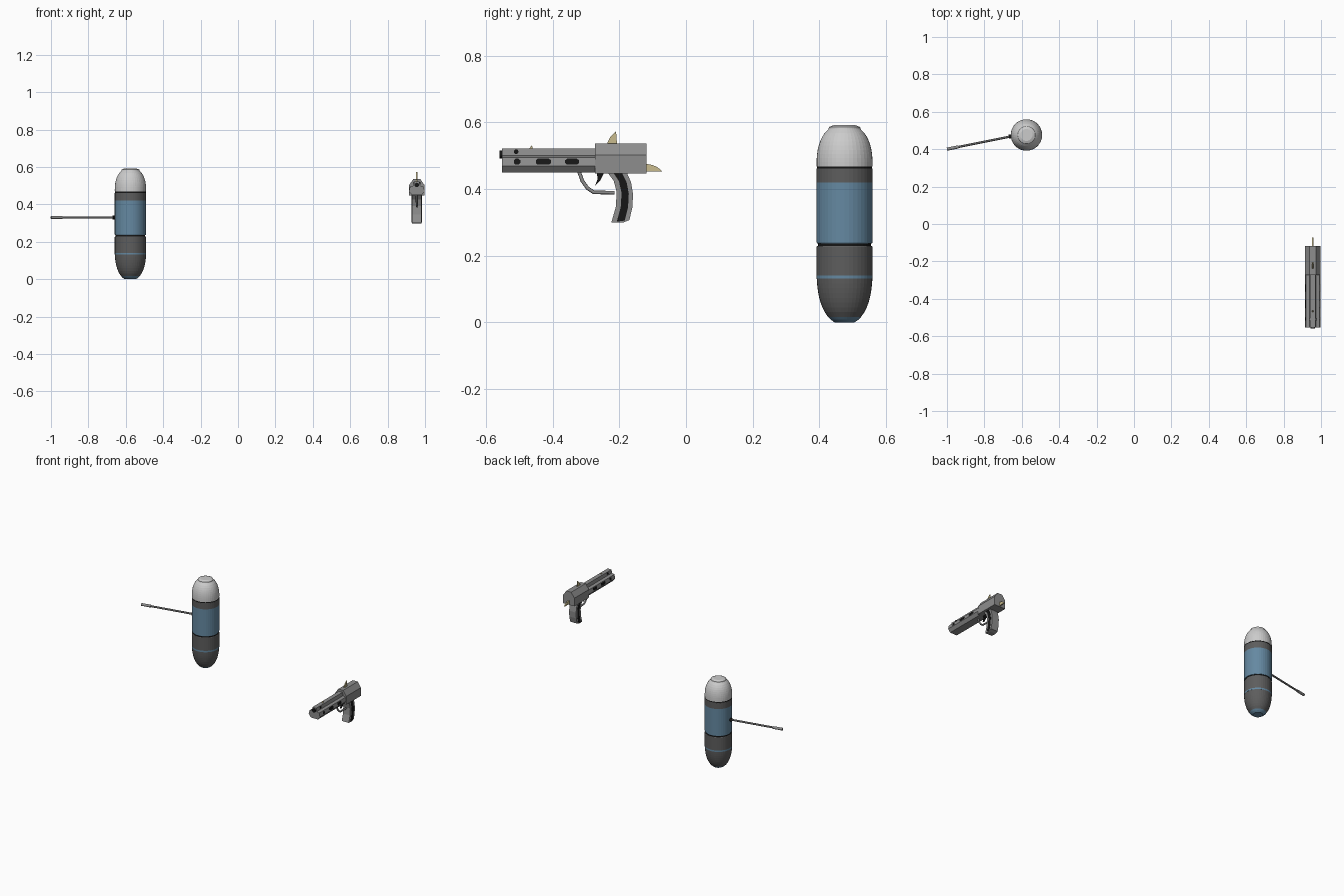
import bpy, bmesh, math
from mathutils import Vector

if "Cube" in bpy.data.objects:
    bpy.data.objects.remove(bpy.data.objects["Cube"])


def mat(name, c):
    m = bpy.data.materials.new(name)
    m.diffuse_color = (*c, 1)
    m.use_nodes = True
    m.node_tree.nodes["Principled BSDF"].inputs["Base Color"].default_value = m.diffuse_color
    return m


BLUE = mat("blue", (0.13, 0.25, 0.36))
DARK = mat("dark_grey", (0.11, 0.11, 0.11))
LIGHT = mat("light_grey", (0.55, 0.55, 0.55))
STEEL = mat("steel", (0.27, 0.27, 0.27))
BLACK = mat("black", (0.008, 0.008, 0.008))
TAN = mat("tan", (0.58, 0.50, 0.27))


def finish(name, bm, m):
    bmesh.ops.recalc_face_normals(bm, faces=bm.faces[:])
    me = bpy.data.meshes.new(name)
    bm.to_mesh(me)
    bm.free()
    o = bpy.data.objects.new(name, me)
    bpy.context.collection.objects.link(o)
    me.materials.append(m)
    return o


def lathe(name, profile, m, cx=-0.575, cy=0.476, n=40):
    """Closed solid of revolution from (radius, z) points."""
    bm = bmesh.new()
    rings = [[bm.verts.new((cx + r * math.cos(2 * math.pi * i / n),
                            cy + r * math.sin(2 * math.pi * i / n), z)) for i in range(n)]
             for r, z in profile]
    for a, b in zip(rings, rings[1:]):
        for i in range(n):
            bm.faces.new((a[i], a[(i + 1) % n], b[(i + 1) % n], b[i]))
    bm.faces.new(rings[0])
    bm.faces.new(rings[-1])
    return finish(name, bm, m)


def prism(name, pts, depth, m):
    """Extrude a closed 2D outline; pts are 3D points, depth a vector."""
    bm = bmesh.new()
    f = bm.faces.new([bm.verts.new(p) for p in pts])
    r = bmesh.ops.extrude_face_region(bm, geom=[f])
    bmesh.ops.translate(bm, vec=depth,
                        verts=[v for v in r["geom"] if isinstance(v, bmesh.types.BMVert)])
    return finish(name, bm, m)


GX = 0.956  # pistol centre plane


def side(name, yz, half, m, x=GX):
    return prism(name, [(x - half, y, z) for y, z in yz], (2 * half, 0, 0), m)


def section(name, half_xz, y0, y1, m):
    pts = [(GX + x, y0, z) for x, z in half_xz] + [(GX - x, y0, z) for x, z in reversed(half_xz)]
    return prism(name, pts, (0, y1 - y0, 0), m)


def rod(name, a, b, r, m, n=12):
    a, b = Vector(a), Vector(b)
    bm = bmesh.new()
    bmesh.ops.create_cone(bm, cap_ends=True, segments=n, radius1=r, radius2=r, depth=(b - a).length)
    bm.transform((b - a).to_track_quat('Z', 'Y').to_matrix().to_4x4())
    bmesh.ops.translate(bm, vec=(a + b) / 2, verts=bm.verts[:])
    return finish(name, bm, m)


# --- Canister: stacked rings with domed ends ---
R = 0.084


def dome(z, base, height, e=2.3):
    """Radius of the rounded end, flattened at the tip."""
    t = min(1, abs(z - base) / height)
    return R * max(0.0, 1 - t ** e) ** (1 / e)


def dome_profile(z0, z1, base, height, steps):
    zs = [z0 + (z1 - z0) * i / steps for i in range(steps + 1)]
    return [(dome(z, base, height), z) for z in zs]


lathe("canister_foot", dome_profile(0.0, 0.016, 0.155, -0.162 * -1, 2), BLUE)
lathe("canister_lower_dome", dome_profile(0.016, 0.131, 0.155, 0.162, 8), DARK)
lathe("canister_stripe", [(R, 0.131), (R, 0.141)], BLUE)
lathe("canister_lower_body", [(R, 0.141), (R, 0.226), (R - 0.002, 0.229)], DARK)
lathe("canister_lower_groove", [(R - 0.005, 0.228), (R - 0.005, 0.239)], BLACK)
lathe("canister_blue_body", [(R - 0.002, 0.237), (R, 0.240), (R, 0.42)], BLUE)
lathe("canister_collar", [(R, 0.42), (R, 0.462)], DARK)
lathe("canister_upper_groove", [(R - 0.001, 0.461), (R - 0.001, 0.469)], BLACK)
lathe("canister_cap", dome_profile(0.468, 0.58, 0.475, 0.121, 9) + [(0.047, 0.586), (0.032, 0.592)], LIGHT)

# --- Side handle ---
inner, tip = Vector((-0.64, 0.472, 0.330)), Vector((-1.0, 0.400, 0.330))
rod("handle_rod", inner, tip, 0.006, DARK)
rod("handle_grip", tip.lerp(inner, 0.17), tip, 0.0085, STEEL)
rod("handle_socket", inner, inner.lerp(tip, 0.08), 0.011, BLACK)

# --- Pistol barrel and receiver ---
section("barrel_shroud", [(0.026, 0.449), (0.042, 0.469), (0.036, 0.495), (0.018, 0.500), (0.014, 0.522)],
        -0.553, -0.27, STEEL)
section("receiver", [(0.042, 0.447), (0.042, 0.502), (0.018, 0.536)], -0.273, -0.118, STEEL)
rod("muzzle", (GX, -0.56, 0.504), (GX, -0.54, 0.504), 0.012, BLACK, 16)

# vent slots on both flanks, lying on the sloped side
for s, tag in ((1, "right"), (-1, "left")):
    for k, (y, w) in enumerate(((-0.507, 0.010), (-0.428, 0.023), (-0.342, 0.021))):
        c = 0.006
        o = [(y - w, -0.004), (y - w + c, -0.009), (y + w - c, -0.009), (y + w, -0.004),
             (y + w, 0.004), (y + w - c, 0.009), (y - w + c, 0.009), (y - w, 0.004)]
        pts = [(GX + s * (0.0398 - v * 0.23), yy, 0.482 + v) for yy, v in o]
        prism("vent_%s_%d" % (tag, k), pts, (-s * 0.004, 0, 0), BLACK)
    rod("port_" + tag, (GX + s * 0.012, -0.51, 0.512), (GX + s * 0.019, -0.51, 0.512), 0.007, BLACK)

# --- Spikes ---
side("front_sight", [(-0.483, 0.497), (-0.476, 0.515), (-0.462, 0.532), (-0.459, 0.497)], 0.003, TAN)
side("rear_sight", [(-0.238, 0.534), (-0.228, 0.555), (-0.210, 0.573), (-0.207, 0.534)], 0.003, TAN)
side("tail_spike", [(-0.12, 0.476), (-0.10, 0.472), (-0.085, 0.465), (-0.071, 0.453), (-0.12, 0.453)],
     0.004, TAN)

# --- Curved grip with a black inlay along each side ---
front = [(-0.236, 0.450), (-0.217, 0.425), (-0.208, 0.390), (-0.211, 0.345), (-0.224, 0.300)]
back = [(-0.178, 0.450), (-0.165, 0.420), (-0.159, 0.385), (-0.161, 0.345), (-0.170, 0.307)]
side("grip", front + [(-0.190, 0.299)] + back[::-1], 0.026, STEEL)


def between(t):
    return [(a[0] + (b[0] - a[0]) * t, a[1] + (b[1] - a[1]) * t) for a, b in zip(front, back)]


side("grip_inlay", between(0.30) + between(0.74)[::-1], 0.0275, BLACK)

# --- Trigger and guard ---
side("trigger", [(-0.268, 0.449), (-0.265, 0.430), (-0.273, 0.410), (-0.257, 0.426), (-0.246, 0.449)],
     0.006, BLACK)
gc = bpy.data.curves.new("trigger_guard", 'CURVE')
gc.dimensions = '3D'
gc.bevel_depth = 0.0055
gc.bevel_resolution = 2
gc.use_fill_caps = True
path = [(-0.321, 0.452), (-0.311, 0.424), (-0.296, 0.403), (-0.277, 0.390), (-0.215, 0.389)]
sp = gc.splines.new('POLY')
sp.points.add(len(path) - 1)
for p, (y, z) in zip(sp.points, path):
    p.co = (GX, y, z, 1)
gc.materials.append(STEEL)
bpy.context.collection.objects.link(bpy.data.objects.new("trigger_guard", gc))
